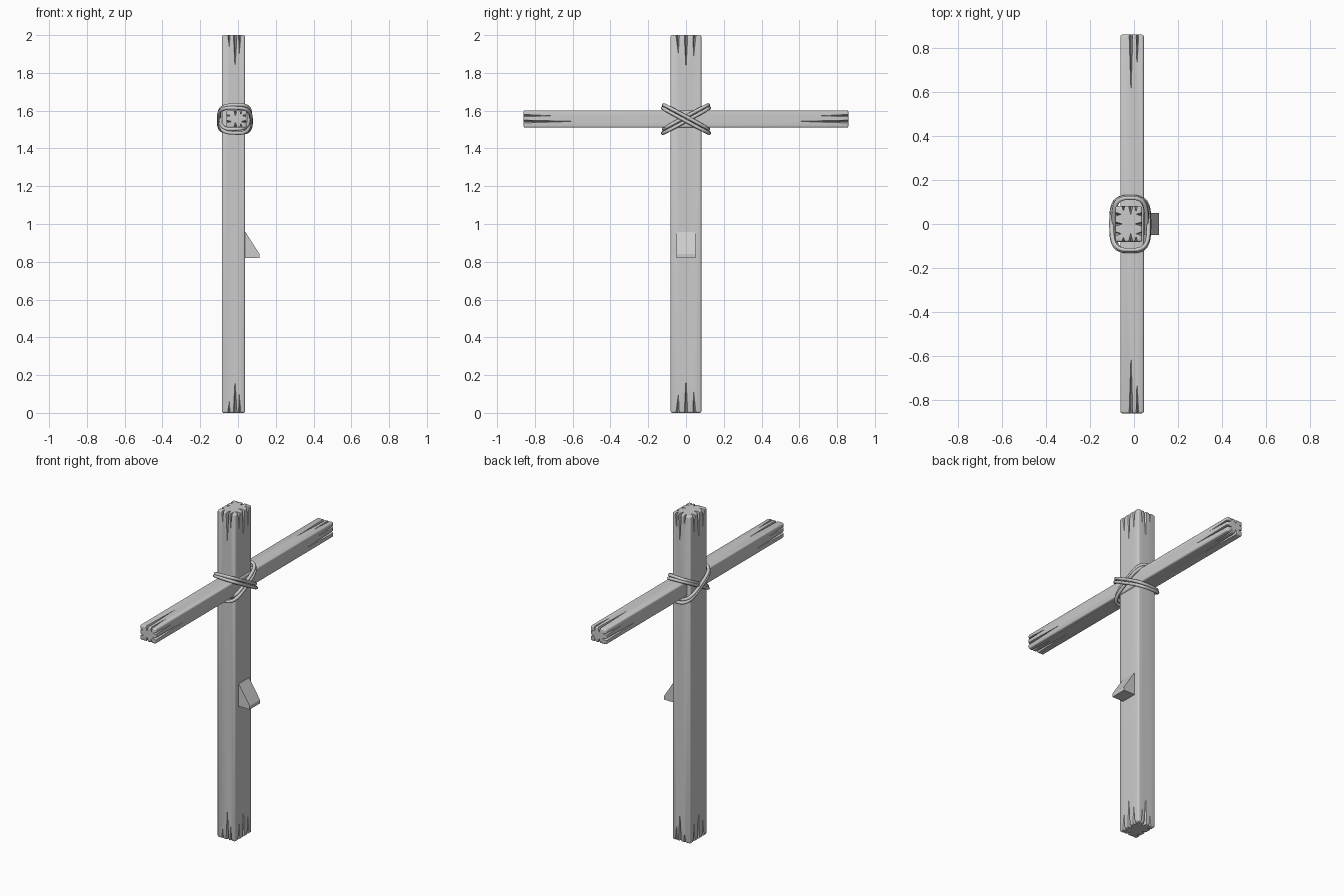
import bpy, bmesh
from math import sin, cos, pi
from mathutils import Vector, Matrix

cube = bpy.data.objects.get("Cube")
if cube:
    bpy.data.objects.remove(cube, do_unlink=True)

grey = bpy.data.materials.new("wood grey")
grey.use_nodes = True
tone = (0.6, 0.6, 0.6, 1)
grey.diffuse_color = tone
grey.node_tree.nodes["Principled BSDF"].inputs["Base Color"].default_value = tone


def to_object(bm, name):
    bmesh.ops.recalc_face_normals(bm, faces=bm.faces)
    mesh = bpy.data.meshes.new(name)
    bm.to_mesh(mesh)
    bm.free()
    mesh.materials.append(grey)
    obj = bpy.data.objects.new(name, mesh)
    bpy.context.collection.objects.link(obj)
    return obj


def activate(obj):
    bpy.ops.object.select_all(action="DESELECT")
    obj.select_set(True)
    bpy.context.view_layer.objects.active = obj


def crack(bm, side, end, half, offset, width, depth, length):
    """Tapered splinter cut: side = (axis, sign), running in from one end along z."""
    axis, sign = side
    def point(across, inward, along):
        p = Vector((0, 0, end * (half.z - along)))
        p[axis] = sign * (half[axis] - inward)
        p[1 - axis] = across
        return p
    mid = offset * half[1 - axis]
    corners = [point(mid - width, -0.008, -0.01), point(mid + width, -0.008, -0.01),
               point(mid, depth, -0.01), point(mid * 0.9, -0.003, length)]
    v = [bm.verts.new(c) for c in corners]
    for tri in ((0, 1, 2), (0, 1, 3), (1, 2, 3), (2, 0, 3)):
        bm.faces.new([v[i] for i in tri])


def timber(name, size, cracks, placement):
    """Rounded beam along z with split ends, then placed by a matrix."""
    half = Vector(size) / 2
    bm = bmesh.new()
    bmesh.ops.create_cube(bm, size=1)
    bmesh.ops.scale(bm, vec=size, verts=bm.verts)
    bmesh.ops.bevel(bm, geom=bm.edges[:], offset=0.009, segments=3,
                    profile=0.5, affect="EDGES")
    beam = to_object(bm, name)
    bm = bmesh.new()
    for end in (-1, 1):
        for axis in (0, 1):
            for sign in (-1, 1):
                for c in cracks[axis]:
                    crack(bm, (axis, sign), end, half, *c)
    cutter = to_object(bm, name + "_cracks")
    cutter.hide_render = True
    cut = beam.modifiers.new("cracks", "BOOLEAN")
    cut.operation = "DIFFERENCE"
    cut.solver = "EXACT"
    cut.use_self = True
    cut.object = cutter
    activate(beam)
    bpy.ops.object.modifier_apply(modifier=cut.name)
    bpy.data.objects.remove(cutter, do_unlink=True)
    beam.data.transform(placement)
    bpy.ops.object.shade_smooth_by_angle(angle=0.6)
    return beam


# Upright post: cracks as (offset, half width, depth, length) per facing axis
timber("post", (0.122, 0.162, 2.0),
       [[(0, 0.012, 0.035, 0.2), (-0.55, 0.013, 0.03, 0.11), (0.55, 0.012, 0.028, 0.13)],
        [(0.15, 0.012, 0.04, 0.19), (-0.4, 0.01, 0.026, 0.07), (0.55, 0.009, 0.028, 0.11)]],
       Matrix.Translation((-0.024, 0, 1)))

# Cross beam lying along y
timber("cross_beam", (0.107, 0.092, 1.72),
       [[(-0.3, 0.010, 0.03, 0.3), (0.4, 0.008, 0.025, 0.17)],
        [(-0.1, 0.011, 0.03, 0.3), (0.45, 0.008, 0.025, 0.17)]],
       Matrix.Translation((-0.0085, 0, 1.556)) @ Matrix.Rotation(pi / 2, 4, "X"))

# Wedge peg on the left face of the post
bm = bmesh.new()
profile = [(0.03, 0.82), (0.114, 0.82), (0.114, 0.841), (0.04, 0.957), (0.03, 0.957)]
face = bm.faces.new([bm.verts.new((x, -0.05, z)) for x, z in profile])
extruded = bmesh.ops.extrude_face_region(bm, geom=[face])["geom"]
bmesh.ops.translate(bm, vec=(0, 0.1, 0),
                    verts=[g for g in extruded if isinstance(g, bmesh.types.BMVert)])
to_object(bm, "wedge_peg")


def rope(name, slope, lift, half_x, half_y, twist):
    """Closed tilted loop around the joint, swept as a round cord."""
    curve = bpy.data.curves.new(name, "CURVE")
    curve.dimensions = "3D"
    curve.bevel_depth = 0.0095
    curve.bevel_resolution = 2
    spline = curve.splines.new("POLY")
    count = 48
    spline.points.add(count - 1)
    for i, p in enumerate(spline.points):
        a = 2 * pi * i / count
        c, s = cos(a), sin(a)
        r = (abs(c) ** 3.4 + abs(s) ** 3.4) ** (-1 / 3.4)
        x, y = half_x * r * c, half_y * r * s
        p.co = (x - 0.017, y, 1.557 + slope * y + lift + twist * c, 1)
    spline.use_cyclic_u = True
    obj = bpy.data.objects.new(name, curve)
    bpy.context.collection.objects.link(obj)
    activate(obj)
    bpy.ops.object.convert(target="MESH")
    obj = bpy.context.object
    obj.data.materials.clear()
    obj.data.materials.append(grey)
    bpy.ops.object.shade_smooth()


# Crossed lashing: two cords in each diagonal direction
for side, word, size in ((1, "rising", 0.074), (-1, "falling", 0.083)):
    rope(word + "_rope_upper", side * 0.54, 0.009, size, 0.118, 0.003)
    rope(word + "_rope_lower", side * 0.54, -0.009, size + 0.003, 0.123, -0.003)
